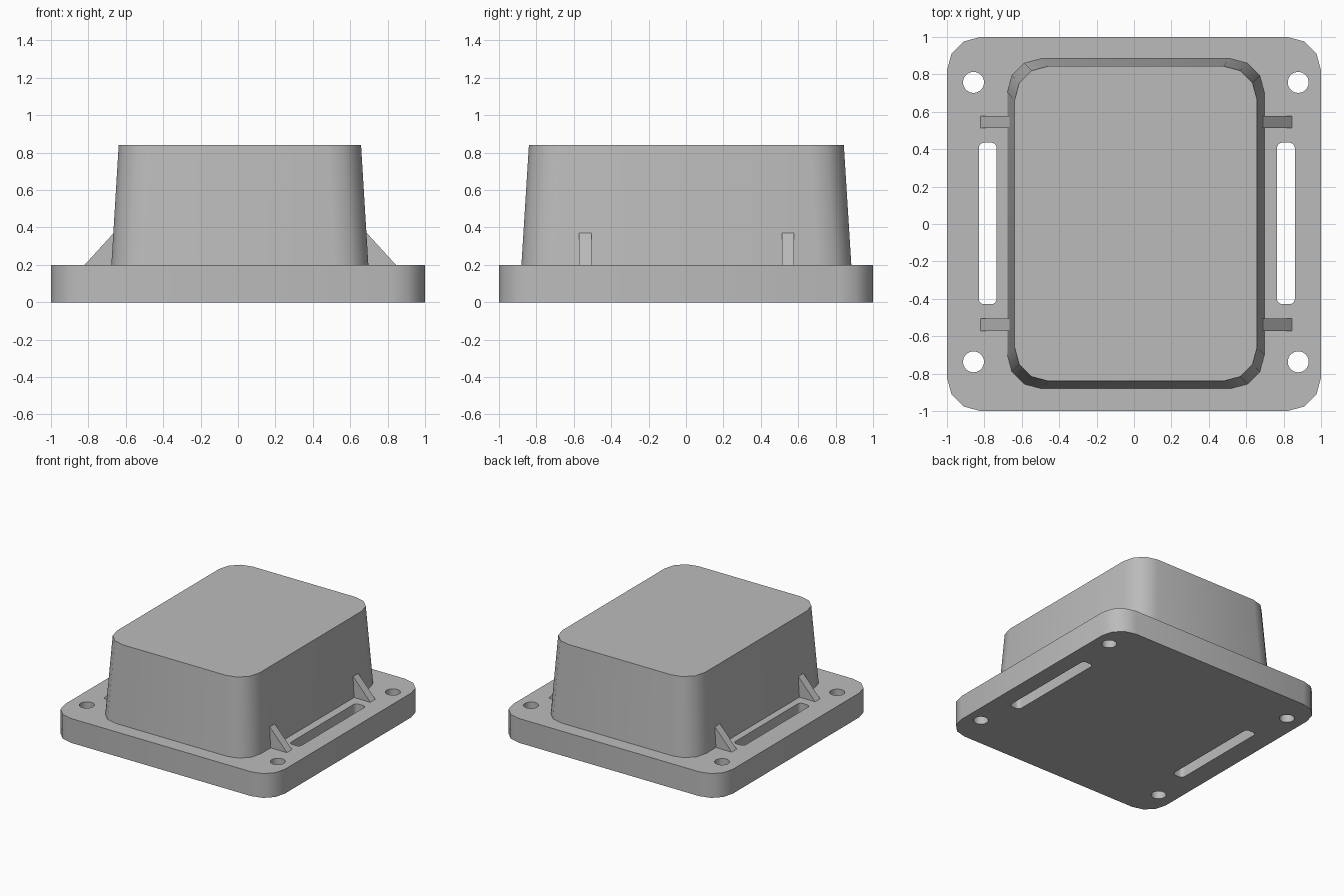
import bpy, bmesh, math

cube = bpy.data.objects.get("Cube")
if cube:
    bpy.data.objects.remove(cube, do_unlink=True)

GREY = (0.5, 0.5, 0.5, 1)
mat = bpy.data.materials.new("plain grey")
mat.use_nodes = True
mat.diffuse_color = GREY
mat.node_tree.nodes["Principled BSDF"].inputs["Base Color"].default_value = GREY

OFF = 0.01  # housing and cut-outs sit slightly off the flange centre


def rounded_rect(cx, cy, hx, hy, r, seg):
    """Counter-clockwise outline of a rectangle with rounded corners."""
    pts = []
    for k, (sx, sy) in enumerate([(1, 1), (-1, 1), (-1, -1), (1, -1)]):
        for i in range(seg + 1):
            a = math.pi / 2 * (k + i / seg)
            pts.append((cx + sx * (hx - r) + r * math.cos(a),
                        cy + sy * (hy - r) + r * math.sin(a)))
    return pts


def circle(cx, cy, r, n):
    return [(cx + r * math.cos(math.tau * i / n), cy + r * math.sin(math.tau * i / n))
            for i in range(n)]


def loft(name, lower, upper):
    """Closed solid between two outlines of 3D points."""
    bm = bmesh.new()
    a = [bm.verts.new(p) for p in lower]
    b = [bm.verts.new(p) for p in upper]
    n = len(a)
    bm.faces.new(a[::-1])
    bm.faces.new(b)
    for i in range(n):
        j = (i + 1) % n
        bm.faces.new((a[i], a[j], b[j], b[i]))
    bmesh.ops.recalc_face_normals(bm, faces=bm.faces)
    mesh = bpy.data.meshes.new(name)
    bm.to_mesh(mesh)
    bm.free()
    mesh.materials.append(mat)
    ob = bpy.data.objects.new(name, mesh)
    bpy.context.collection.objects.link(ob)
    return ob


def prism(name, outline, z0, z1):
    return loft(name, [(x, y, z0) for x, y in outline], [(x, y, z1) for x, y in outline])


def smooth(ob):
    bpy.ops.object.select_all(action='DESELECT')
    ob.select_set(True)
    bpy.context.view_layer.objects.active = ob
    bpy.ops.object.shade_smooth_by_angle(angle=math.radians(40))


# Flange plate
flange = prism("flange_plate", rounded_rect(0, 0, 1, 1, 0.18, 3), 0, 0.2)

# Screw holes and strap slots cut through the flange
cutters = []
for sx in (-1, 1):
    for sy in (-1, 1):
        cutters.append(prism("screw_hole_cutter",
                             circle(OFF + sx * 0.868, OFF + sy * 0.747, 0.056, 32), -0.1, 0.3))
    cutters.append(prism("strap_slot_cutter",
                         rounded_rect(0.015 + sx * 0.797, 0.003, 0.048, 0.432, 0.03, 5), -0.1, 0.3))
for c in cutters:
    mod = flange.modifiers.new("cut", 'BOOLEAN')
    mod.operation = 'DIFFERENCE'
    mod.solver = 'EXACT'
    mod.object = c
bpy.context.view_layer.update()
cut_mesh = bpy.data.meshes.new_from_object(
    flange.evaluated_get(bpy.context.evaluated_depsgraph_get()))
flange.modifiers.clear()
flange.data = cut_mesh
for c in cutters:
    bpy.data.objects.remove(c, do_unlink=True)
smooth(flange)

# Tapered housing
bottom = rounded_rect(OFF, 0.002, 0.687, 0.882, 0.18, 3)
top = rounded_rect(OFF, 0.002, 0.648, 0.842, 0.18, 3)
housing = loft("tapered_housing", [(x, y, 0.2) for x, y in bottom],
               [(x, y, 0.84) for x, y in top])
smooth(housing)

# Triangular ribs bracing the housing sides
for sx, side in ((-1, "right"), (1, "left")):
    for yc, end in ((-0.538, "front"), (0.545, "back")):
        profile = [(0.64, 0.2), (0.832, 0.2), (0.677, 0.37), (0.64, 0.37)]
        y0, y1 = yc - 0.033, yc + 0.033
        loft(f"rib_{end}_{side}",
             [(0.012 + sx * x, y0, z) for x, z in profile],
             [(0.012 + sx * x, y1, z) for x, z in profile])
